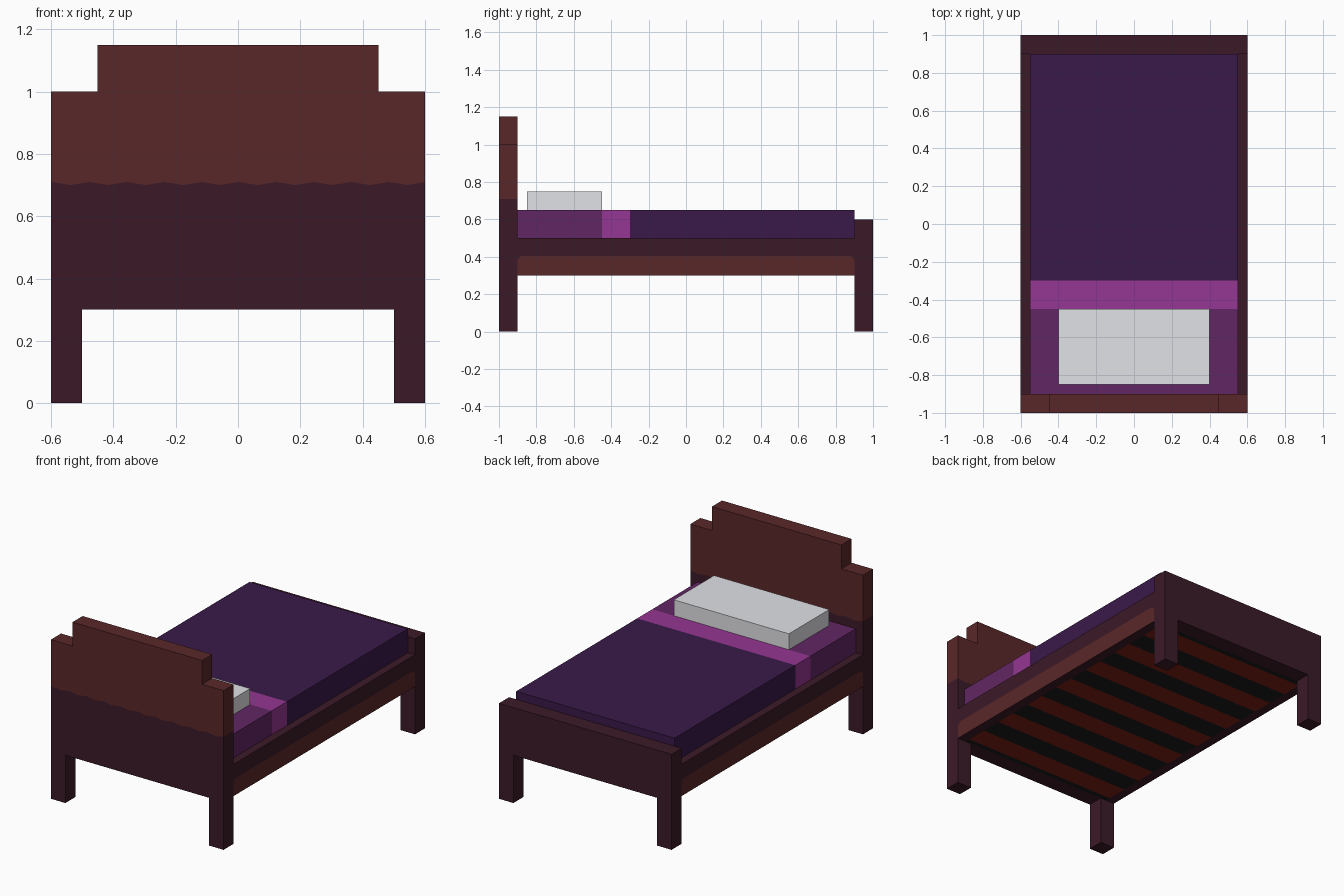
import bpy, bmesh
from mathutils import Vector

if "Cube" in bpy.data.objects:
    bpy.data.objects.remove(bpy.data.objects["Cube"])


def srgb(r, g, b):
    f = lambda c: c / 12.92 if c <= 0.04045 else ((c + 0.055) / 1.055) ** 2.4
    return (f(r / 255), f(g / 255), f(b / 255), 1)


def material(name, *rgb):
    m = bpy.data.materials.new(name)
    m.diffuse_color = srgb(*rgb)
    m.use_nodes = True
    m.node_tree.nodes["Principled BSDF"].inputs["Base Color"].default_value = m.diffuse_color
    return m


dark_wood = material("dark wood", 59, 26, 40)
brown_wood = material("brown wood", 90, 39, 41)
slat_wood = material("slat wood", 128, 31, 20)
gap_black = material("gap black", 27, 27, 27)
blanket_purple = material("blanket purple", 58, 25, 73)
fold_purple = material("fold purple", 149, 54, 146)
sheet_purple = material("sheet purple", 98, 38, 99)
pillow_grey = material("pillow grey", 225, 226, 230)


def prism(profile, y0, y1):
    """Extrude an x-z profile along y."""
    bm = bmesh.new()
    face = bm.faces.new([bm.verts.new((x, y0, z)) for x, z in profile])
    out = bmesh.ops.extrude_face_region(bm, geom=[face])
    verts = [v for v in out["geom"] if isinstance(v, bmesh.types.BMVert)]
    bmesh.ops.translate(bm, verts=verts, vec=(0, y1 - y0, 0))
    bmesh.ops.recalc_face_normals(bm, faces=bm.faces[:])
    return bm


def box(x, y0, y1, z0, z1):
    return prism([(-x, z0), (x, z0), (x, z1), (-x, z1)], y0, y1)


def cut(bm, axis, value):
    co, no = Vector(), Vector()
    co[axis], no[axis] = value, 1
    bmesh.ops.bisect_plane(bm, geom=bm.verts[:] + bm.edges[:] + bm.faces[:],
                           plane_co=co, plane_no=no, dist=1e-5)


def finish(name, bm, mats, rule=lambda c, n: 0):
    """Colour faces by centre and normal, then make the object."""
    bm.normal_update()
    for f in bm.faces:
        f.material_index = rule(f.calc_center_median(), f.normal)
    me = bpy.data.meshes.new(name)
    bm.to_mesh(me)
    bm.free()
    for m in mats:
        me.materials.append(m)
    bpy.context.collection.objects.link(bpy.data.objects.new(name, me))


def mirrored(half):
    return half + [(-x, z) for x, z in reversed(half)]


# Headboard with stepped top and slightly scalloped colour line
bm = prism(mirrored([(0.5, 0.3), (0.5, 0), (0.6, 0), (0.6, 1.0), (0.45, 1.0), (0.45, 1.15)]), -1, -0.9)
cut(bm, 2, 0.70)
for i in range(1, 20):
    cut(bm, 0, -0.6 + 0.06 * i + 0.004)
for v in bm.verts:
    if abs(v.co.z - 0.70) < 1e-4 and round((v.co.x + 0.596) / 0.06) % 2 == 0:
        v.co.z = 0.71
finish("headboard", bm, [dark_wood, brown_wood], lambda c, n: int(c.z > 0.705))

# Footboard
finish("footboard", prism(mirrored([(0.5, 0.3), (0.5, 0), (0.6, 0), (0.6, 0.6)]), 0.9, 1), [dark_wood])

# Frame: brown lower band on the rails, slats and gaps underneath
rim = 0.54
bm = box(0.6, -0.9, 0.9, 0.3, 0.5)
cut(bm, 2, 0.405)
for s in (-1, 1):
    cut(bm, 0, rim * s)
    cut(bm, 1, 0.88 * s)
for v in bm.verts:
    if abs(v.co.z - 0.405) < 1e-4 and abs(v.co.y) > 0.89:
        v.co.z = 0.385
pitch = 1.6 / 6
for i in range(7):
    for s in (-1, 1):
        cut(bm, 1, -0.8 + pitch * i + s * pitch / 4)


def frame_colour(c, n):
    if abs(n.x) > 0.5:
        return int(c.z < 0.4)
    if n.z < -0.5 and abs(c.x) < rim:
        k = (c.y + 0.8) / pitch
        return 2 if abs(k - round(k)) < 0.25 else 3
    return 0


finish("bed_frame", bm, [dark_wood, brown_wood, slat_wood, gap_black], frame_colour)

# Mattress with sheet, folded edge and blanket
bm = box(0.55, -0.9, 0.9, 0.5, 0.65)
cut(bm, 1, -0.45)
cut(bm, 1, -0.3)
finish("mattress", bm, [sheet_purple, fold_purple, blanket_purple],
       lambda c, n: int(c.y > -0.45) + int(c.y > -0.3))

# Pillow
finish("pillow", box(0.4, -0.85, -0.45, 0.65, 0.75), [pillow_grey])
